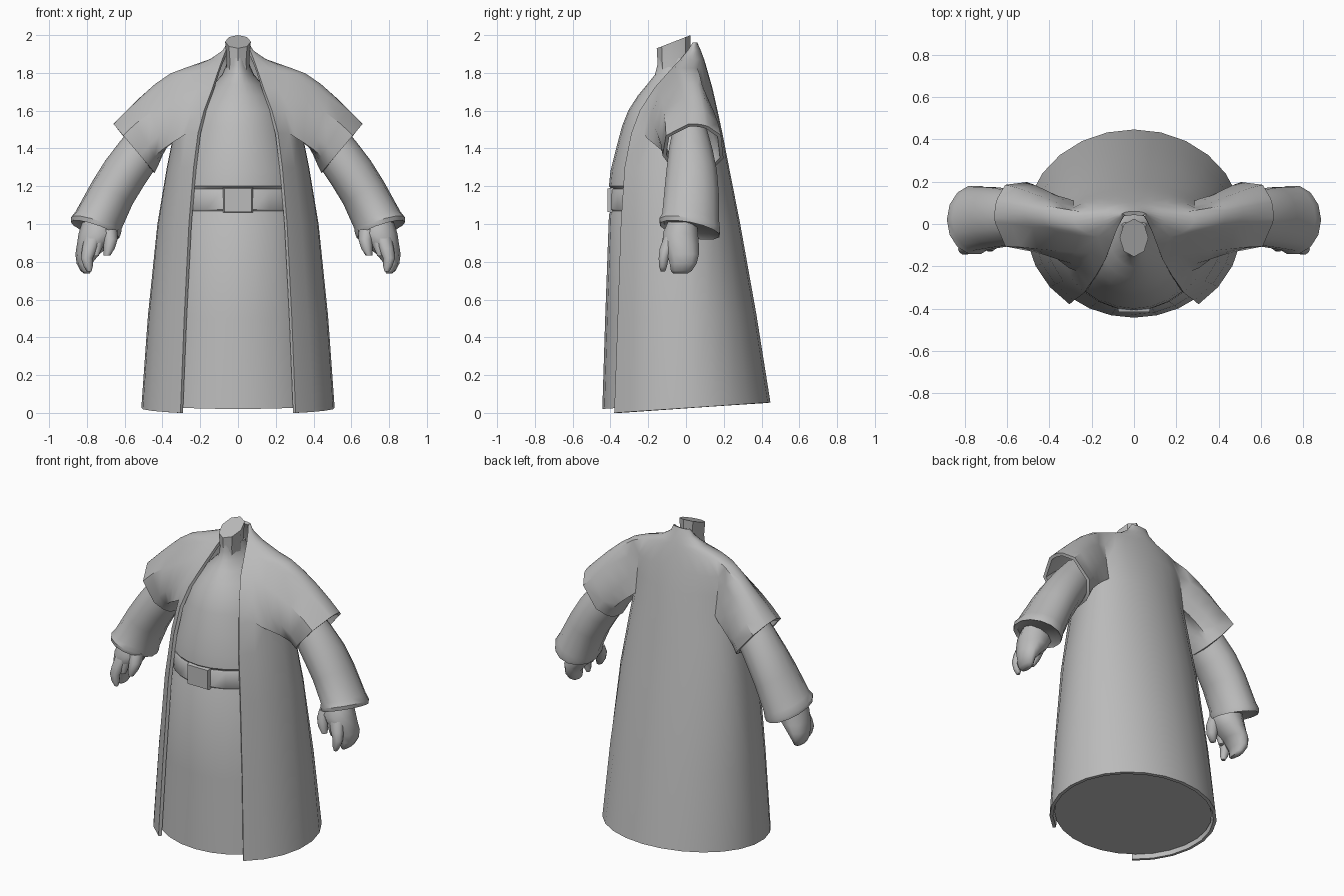
import bpy, bmesh, math
from mathutils import Vector as V

if "Cube" in bpy.data.objects:
    bpy.data.objects.remove(bpy.data.objects["Cube"])

grey = bpy.data.materials.new("plain grey")
grey.diffuse_color = (0.5, 0.5, 0.5, 1)
grey.use_nodes = True
grey.node_tree.nodes["Principled BSDF"].inputs["Base Color"].default_value = grey.diffuse_color


def finish(name, bm, mirror=False, thickness=0, angle=40):
    """Turn a bmesh into a smooth-shaded object, optionally mirrored and thickened."""
    me = bpy.data.meshes.new(name)
    bm.to_mesh(me)
    bm.free()
    me.materials.append(grey)
    ob = bpy.data.objects.new(name, me)
    bpy.context.collection.objects.link(ob)
    bpy.ops.object.select_all(action='DESELECT')
    ob.select_set(True)
    bpy.context.view_layer.objects.active = ob
    if mirror:
        ob.modifiers.new("mirror", 'MIRROR').merge_threshold = 0.002
    if thickness:
        m = ob.modifiers.new("cloth", 'SOLIDIFY')
        m.thickness, m.offset = thickness, -1
    bpy.ops.object.convert(target='MESH')
    bpy.ops.object.shade_smooth_by_angle(angle=math.radians(angle))
    return ob


def ring(c, a, b, n):
    """Ellipse of n points around c with half axes a and b."""
    c, a, b = V(c), V(a), V(b)
    return [c + a * math.cos(2 * math.pi * k / n) + b * math.sin(2 * math.pi * k / n)
            for k in range(n)]


def skin(bm, rows, closed=True):
    """Join rows of verts with quads."""
    n = len(rows[0])
    for r0, r1 in zip(rows, rows[1:]):
        for j in range(n if closed else n - 1):
            k = (j + 1) % n
            bm.faces.new((r0[j], r0[k], r1[k], r1[j]))


def loft(name, rings, mirror=False, angle=40):
    """Capped tube through the rings."""
    bm = bmesh.new()
    rows = [[bm.verts.new(p) for p in r] for r in rings]
    skin(bm, rows)
    bm.faces.new(rows[0])
    bm.faces.new(rows[-1])
    bmesh.ops.recalc_face_normals(bm, faces=bm.faces)
    return finish(name, bm, mirror, angle=angle)


def hem(p):
    """Raise the hem slightly toward the back."""
    return V((p.x, p.y, p.z + 0.067 * (p.y + 0.38) * max(0, 1 - p.z)))


# Coat: z, half width, front edge x, front edge y, centre y, back y
COAT = [(0.0, .513, .305, -.380, .00, .447), (0.5, .478, .285, -.362, .00, .372),
        (1.0, .428, .260, -.345, .00, .287), (1.3, .378, .235, -.325, .00, .228),
        (1.48, .342, .212, -.290, .01, .193), (1.6, .335, .180, -.245, .01, .167),
        (1.72, .325, .135, -.168, .02, .140), (1.825, .285, .100, -.075, .02, .110),
        (1.872, .150, .083, -.030, .03, .096), (1.92, .080, .064, .010, .035, .078),
        (1.96, .058, .050, .035, .045, .060)]
N = 10
bm = bmesh.new()
rows = []
for z, w, xe, ye, yc, yb in COAT:
    t0 = -math.acos(xe / w)
    bf = (yc - ye) / -math.sin(t0)
    row = []
    for j in range(N + 1):
        t = t0 + (math.pi / 2 - t0) * j / N
        s = math.sin(t)
        x = 0 if j == N else w * math.cos(t)
        row.append(bm.verts.new(hem(V((x, yc + (bf if s < 0 else yb - yc) * s, z)))))
    rows.append(row)
skin(bm, rows, closed=False)

# Armhole cut into the coat, then the wide short sleeve grown from its border
R0, R1, C0, C1 = 4, 7, 1, 6
hole = [f for f in bm.faces if all(
    any(v in rows[r][C0:C1 + 1] for r in range(R0, R1 + 1)) for v in f.verts)]
bmesh.ops.delete(bm, geom=hole, context='FACES')
border = ([rows[R0][j] for j in range(C0, C1 + 1)]
          + [rows[r][C1] for r in range(R0 + 1, R1)]
          + [rows[R1][j] for j in range(C1, C0 - 1, -1)]
          + [rows[r][C0] for r in range(R1 - 1, R0, -1)])
mouth, up = V((.55, .04, 1.40)), V((.11, 0, .13))
sleeve = [border]
STEPS = 5
for i in range(1, STEPS + 1):
    t = i / STEPS
    new = []
    for v in border:
        p0 = v.co
        a = math.atan2((p0.z - 1.652) / .172, (p0.y + .03) / .17)
        p1 = mouth + up * math.sin(a) + V((0, .172, 0)) * math.cos(a)
        s = (math.sin(a) + 1) / 2
        back = V((0, .10 * max(0, math.cos(a)), 0))
        d0 = V((.10, 0, -.12)).lerp(V((.36, 0, -.06)), s) + back
        d1 = V((.11, 0, -.22)).lerp(V((.30, 0, -.32)), s) + back * .5
        new.append(bm.verts.new(p0 * (2 * t**3 - 3 * t**2 + 1) + d0 * (t**3 - 2 * t**2 + t)
                                + p1 * (3 * t**2 - 2 * t**3) + d1 * (t**3 - t**2)))
    sleeve.append(new)
skin(bm, sleeve)
finish("coat", bm, mirror=True, thickness=0.02)

# Inner robe: z, half width, front y, back y; shallow notch for the belt, rising into the neck
ROBE = [(.025, .485, -.443, .415), (.5, .445, -.428, .345), (1.05, .385, -.408, .25),
        (1.075, .375, -.395, .24), (1.185, .365, -.392, .215), (1.20, .370, -.408, .21),
        (1.28, .355, -.400, .20), (1.4, .32, -.370, .175), (1.52, .285, -.338, .15),
        (1.6, .255, -.306, .13), (1.68, .19, -.255, .11), (1.74, .13, -.205, .08),
        (1.79, .085, -.165, .05), (1.84, .063, -.152, .02), (1.88, .056, -.150, .01)]


def oval(z, w, f, b, n=28):
    pts = ring((0, 0, z), (w, 0, 0), (0, 1, 0), n)
    return [hem(V((p.x, p.y * (-f if p.y < 0 else b), p.z))) for p in pts]


loft("inner_robe", [oval(*r) for r in ROBE])

# Belt and buckle
loft("belt", [oval(1.07, .378, -.398, .225), oval(1.078, .382, -.405, .225),
              oval(1.178, .375, -.402, .215), oval(1.185, .369, -.396, .215)])
bm = bmesh.new()
bmesh.ops.create_cube(bm, size=1)
for v in bm.verts:
    taper = 0.88 if v.co.y < 0 else 1
    v.co = V((v.co.x * .165 * taper, -.396 + v.co.y * .04, 1.126 + v.co.z * .14 * taper))
finish("buckle", bm, angle=30)

# Neck stump with a slanted top
loft("neck", [ring((0, -.065, 1.74), (.07, 0, 0), (0, .08, 0), 8),
              ring((0, -.065, 1.86), (.060, 0, 0), (0, .086, 0), 8),
              ring((0, -.065, 1.965), (.068, 0, 0), (0, .09, .035), 8)])

# Long under sleeve with a rolled cuff
loft("under_sleeve", [ring((.44, .02, 1.50), (.08, 0, .055), (0, .09, 0), 14),
                      ring((.525, .025, 1.375), (.098, 0, .065), (0, .12, 0), 14),
                      ring((.60, .03, 1.27), (.103, 0, .065), (0, .137, 0), 14),
                      ring((.665, .03, 1.165), (.107, 0, .06), (0, .147, -.01), 14),
                      ring((.738, .025, 1.02), (.122, 0, .045), (0, .155, -.025), 14),
                      ring((.752, .02, .992), (.133, 0, .042), (0, .165, -.03), 14),
                      ring((.757, .02, .968), (.128, 0, .042), (0, .160, -.03), 14),
                      ring((.752, .015, .985), (.105, 0, .035), (0, .135, -.025), 14)],
     mirror=True)


def digit(name, pts, n=10):
    """Tapered tube: x, y, z, x radius, y radius for each ring."""
    loft(name, [ring((x, y, z), (rx, 0, 0), (0, ry, 0), n) for x, y, z, rx, ry in pts],
         mirror=True, angle=60)


# Mitten-like hand, index finger and thumb
digit("hand", [(.74, -.02, 1.01, .085, .08), (.742, -.03, .95, .102, .098),
               (.765, -.025, .89, .088, .098), (.797, -.015, .84, .064, .088),
               (.814, -.015, .79, .040, .075), (.806, -.025, .752, .028, .058),
               (.80, -.03, .738, .016, .040)])
digit("index_finger", [(.765, -.08, .93, .05, .04), (.785, -.105, .87, .04, .036),
                       (.80, -.118, .82, .032, .028), (.793, -.122, .775, .024, .022),
                       (.788, -.122, .748, .012, .012)])
digit("thumb", [(.685, -.06, .97, .046, .05), (.675, -.085, .92, .038, .042),
                (.682, -.10, .87, .030, .032), (.694, -.105, .832, .017, .019)])
digit("middle_knuckle", [(.735, -.08, .94, .035, .035), (.745, -.095, .88, .028, .028),
                         (.752, -.10, .83, .014, .015)])
